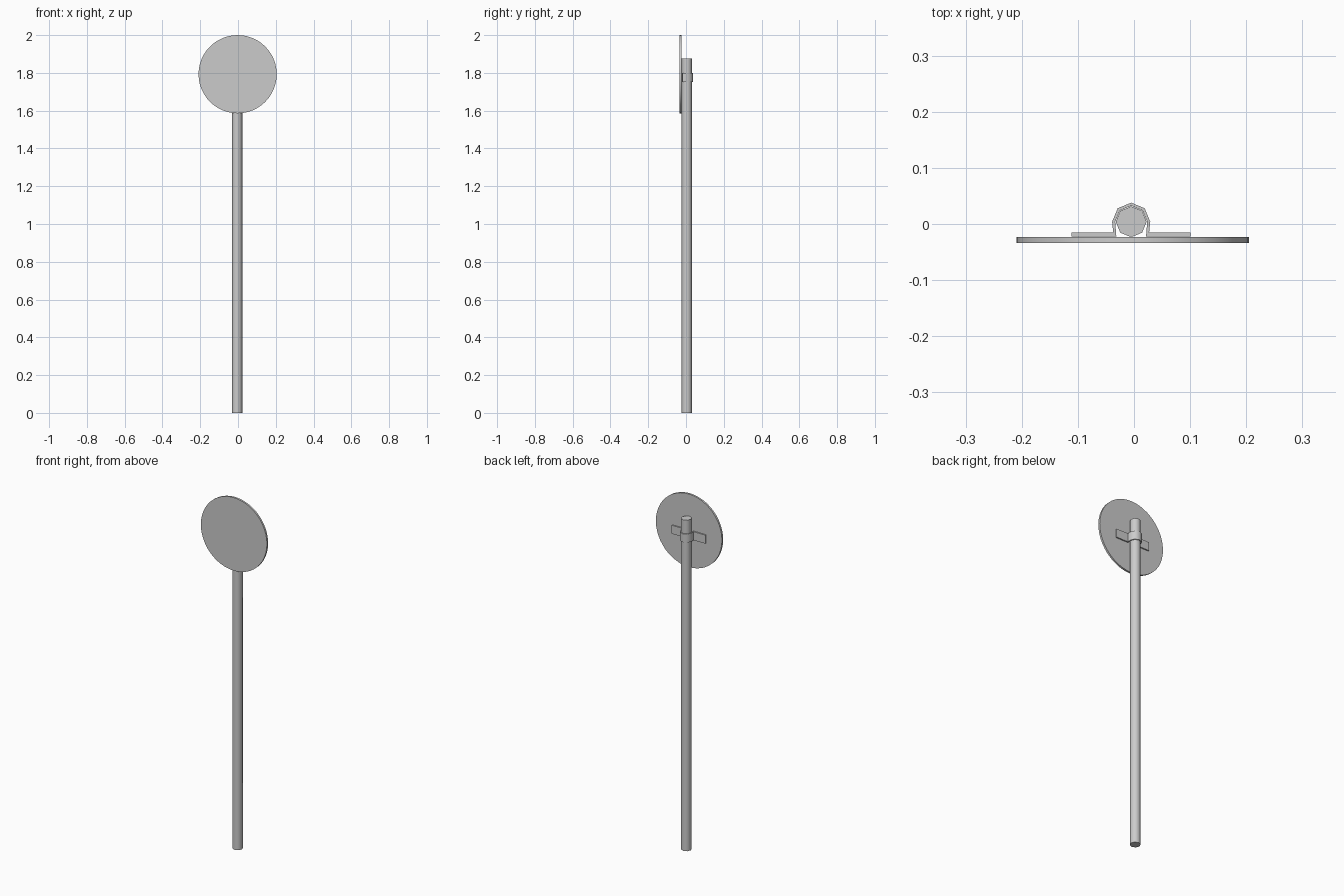
import bpy, bmesh
from math import pi, sin, cos, radians

if "Cube" in bpy.data.objects:
    bpy.data.objects.remove(bpy.data.objects["Cube"])


def smooth(obj, angle):
    bpy.ops.object.select_all(action='DESELECT')
    obj.select_set(True)
    bpy.context.view_layer.objects.active = obj
    bpy.ops.object.shade_smooth_by_angle(angle=radians(angle))


def cylinder(name, sides, radius, depth, loc, rot=(0, 0, 0)):
    bpy.ops.mesh.primitive_cylinder_add(vertices=sides, radius=radius, depth=depth,
                                        location=loc, rotation=rot)
    obj = bpy.context.object
    obj.name = name
    smooth(obj, 50)
    return obj


POLE_X, POLE_Y = -0.005, 0.004

# Eight-sided post
cylinder("post", 8, 0.0275, 1.875, (POLE_X, POLE_Y, 1.875 / 2))

# Round sign plate facing the front
cylinder("sign_plate", 48, 0.207, 0.011, (-0.002, -0.0285, 1.793), (pi / 2, 0, 0))


# Clamp strip: half outline of flange and arc, relative to the post axis
def half_path(radius, flange_y):
    arc = [(radius * cos(a * pi / 4), radius * sin(a * pi / 4)) for a in (1, 0)]
    return arc + [(radius - 0.002, flange_y), (0.106, flange_y)]


def full_path(radius, flange_y):
    right = half_path(radius, flange_y)
    left = [(-x, y) for x, y in reversed(right)]
    return left + [(0, radius)] + right


outer = full_path(0.0340, -0.019)
inner = full_path(0.0285, -0.026)

bm = bmesh.new()
rings = [[bm.verts.new((x + POLE_X, y + POLE_Y, z)) for x, y in path]
         for path, z in ((outer, 1.751), (outer, 1.799), (inner, 1.799), (inner, 1.751))]
for a, b in zip(rings, rings[1:] + rings[:1]):
    for i in range(len(a) - 1):
        bm.faces.new((a[i], a[i + 1], b[i + 1], b[i]))
for end in (0, -1):
    bm.faces.new([r[end] for r in rings])
bmesh.ops.recalc_face_normals(bm, faces=bm.faces)
mesh = bpy.data.meshes.new("clamp")
bm.to_mesh(mesh)
bm.free()
clamp = bpy.data.objects.new("clamp", mesh)
bpy.context.collection.objects.link(clamp)
smooth(clamp, 50)
